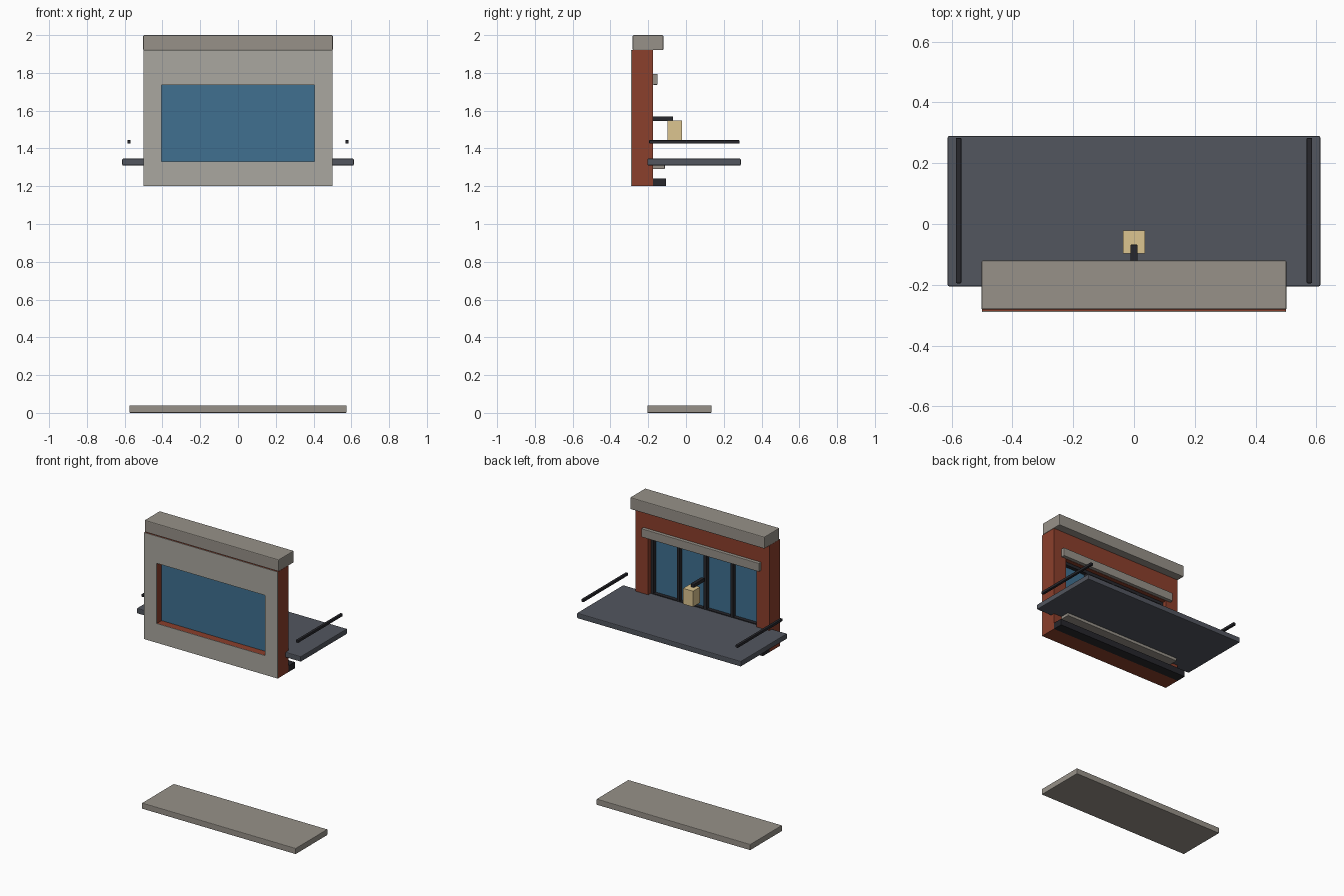
import bpy, bmesh

if "Cube" in bpy.data.objects:
    bpy.data.objects.remove(bpy.data.objects["Cube"])


def material(name, rgb):
    m = bpy.data.materials.new(name)
    m.diffuse_color = (*rgb, 1)
    m.use_nodes = True
    m.node_tree.nodes["Principled BSDF"].inputs["Base Color"].default_value = m.diffuse_color
    return m


BRICK = material("brick", (0.26, 0.05, 0.025))
PLASTER = material("plaster", (0.40, 0.39, 0.35))
STONE = material("stone", (0.31, 0.285, 0.25))
SLATE = material("slate", (0.085, 0.093, 0.114))
GLASS = material("glass", (0.05, 0.16, 0.28))
METAL = material("dark_metal", (0.02, 0.02, 0.025))
LAMP = material("lamp_glow", (0.72, 0.56, 0.28))


def add_object(name, bm, mat, bevel=0):
    bmesh.ops.recalc_face_normals(bm, faces=bm.faces)
    me = bpy.data.meshes.new(name)
    bm.to_mesh(me)
    bm.free()
    me.materials.append(mat)
    ob = bpy.data.objects.new(name, me)
    bpy.context.collection.objects.link(ob)
    if bevel:
        mod = ob.modifiers.new("bevel", 'BEVEL')
        mod.width = bevel
        mod.segments = 2
    return ob


def box(name, x, y, z, mat, bevel=0):
    """Box from (min, max) ranges on each axis."""
    bm = bmesh.new()
    bmesh.ops.create_cube(bm, size=1)
    for v in bm.verts:
        v.co = [(r[0] + r[1]) / 2 + c * (r[1] - r[0]) for r, c in zip((x, y, z), v.co)]
    return add_object(name, bm, mat, bevel)


def ring(name, outer, inner, y, mat):
    """Rectangular wall with a rectangular hole; rects are (x0, x1, z0, z1)."""
    bm = bmesh.new()
    loops = []
    for x0, x1, z0, z1 in (outer, inner):
        loops.append([bm.verts.new((px, y[0], pz))
                      for px, pz in ((x0, z0), (x1, z0), (x1, z1), (x0, z1))])
    o, i = loops
    faces = [bm.faces.new((o[k], o[(k + 1) % 4], i[(k + 1) % 4], i[k])) for k in range(4)]
    ext = bmesh.ops.extrude_face_region(bm, geom=faces, use_keep_orig=True)
    for v in ext["geom"]:
        if isinstance(v, bmesh.types.BMVert):
            v.co.y = y[1]
    return add_object(name, bm, mat)


OUTER = (-0.5, 0.5, 1.2, 1.92)
HOLE = (-0.405, 0.405, 1.33, 1.737)

# Lower slab
box("base_slab", (-0.575, 0.575), (-0.205, 0.135), (0, 0.04), STONE, 0.004)

# Wall with opening and thin plaster front
ring("brick_wall", OUTER, HOLE, (-0.287, -0.175), BRICK)
ring("plaster_front", OUTER, HOLE, (-0.29, -0.287), PLASTER)
box("wall_cap", (-0.502, 0.502), (-0.282, -0.12), (1.92, 2.0), STONE, 0.005)

# Window: glass, frame and mullions
box("window_glass", HOLE[:2], (-0.238, -0.228), HOLE[2:], GLASS)
ring("window_frame", HOLE, (-0.385, 0.385, 1.35, 1.717), (-0.228, -0.203), METAL)
for n, x in enumerate((-0.2, 0, 0.2)):
    box(f"mullion_{n + 1}", (x - 0.011, x + 0.011), (-0.228, -0.203), (1.35, 1.717), METAL)

# Lintel, sill and bottom beam on the back
box("lintel", (-0.44, 0.44), (-0.175, -0.15), (1.737, 1.794), STONE, 0.003)
box("sill", (-0.44, 0.44), (-0.175, -0.112), (1.291, 1.325), STONE, 0.003)
box("bottom_beam", (-0.5, 0.5), (-0.175, -0.107), (1.2, 1.242), METAL)

# Balcony deck and side rails
box("balcony_deck", (-0.613, 0.613), (-0.205, 0.29), (1.31, 1.346), SLATE, 0.005)
for side, x in (("left", -0.577), ("right", 0.577)):
    box(f"hand_rail_{side}", (x - 0.009, x + 0.009), (-0.195, 0.283), (1.426, 1.444), METAL, 0.003)

# Hanging lamp on a bracket
box("lamp_bracket", (-0.012, 0.012), (-0.18, -0.068), (1.545, 1.569), METAL, 0.002)
box("lamp_box", (-0.037, 0.037), (-0.097, -0.022), (1.441, 1.547), LAMP)
